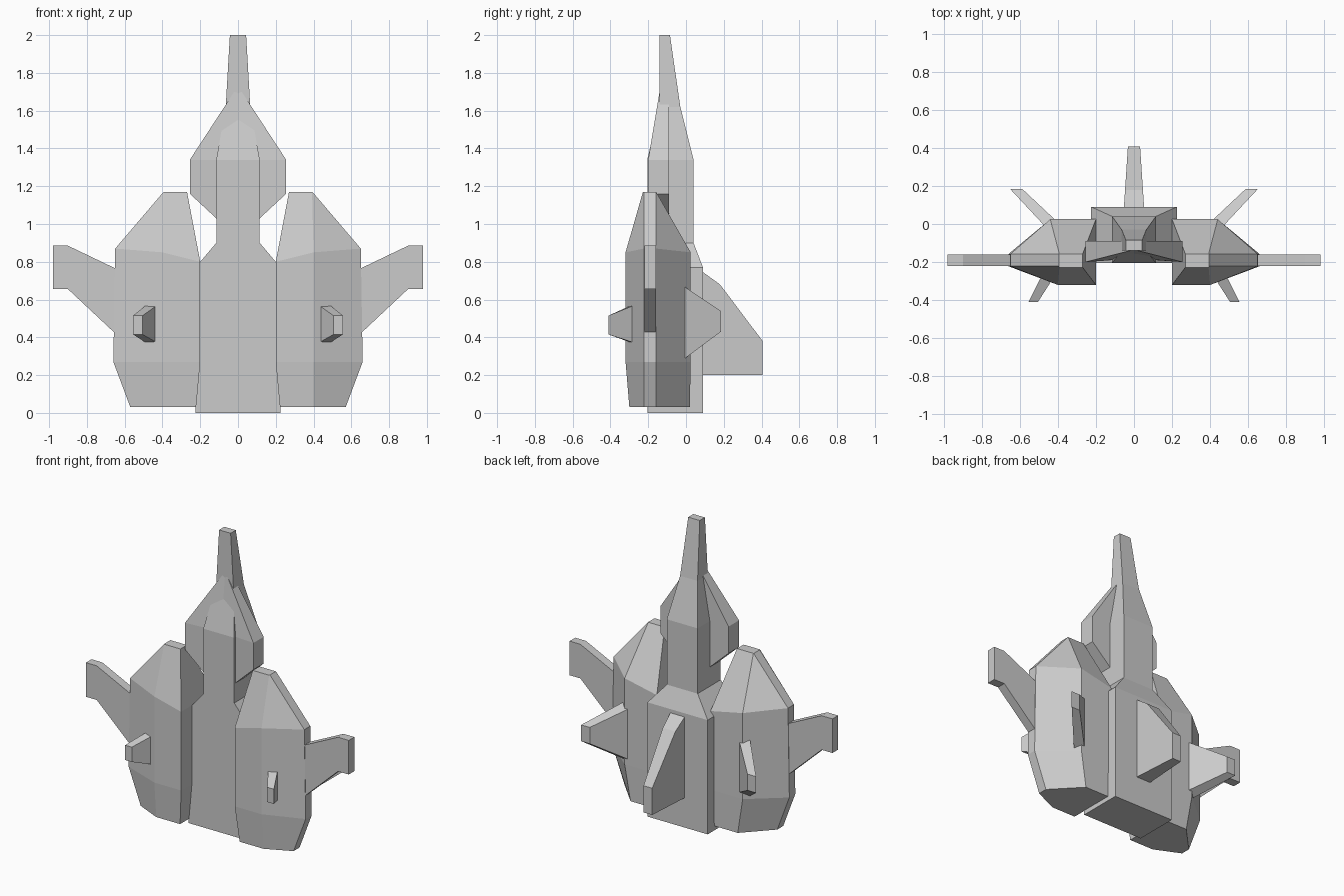
import bpy, bmesh

if "Cube" in bpy.data.objects:
    bpy.data.objects.remove(bpy.data.objects["Cube"])


def loft(name, rings):
    """Skin a list of equally sized point rings and cap both ends."""
    bm = bmesh.new()
    loops = [[bm.verts.new(p) for p in ring] for ring in rings]
    n = len(loops[0])
    for a, b in zip(loops, loops[1:]):
        for i in range(n):
            j = (i + 1) % n
            bm.faces.new((a[i], a[j], b[j], b[i]))
    bm.faces.new(loops[0])
    bm.faces.new(loops[-1])
    bmesh.ops.remove_doubles(bm, verts=bm.verts, dist=0.001)
    bmesh.ops.recalc_face_normals(bm, faces=bm.faces)
    mesh = bpy.data.meshes.new(name)
    bm.to_mesh(mesh)
    bm.free()
    obj = bpy.data.objects.new(name, mesh)
    bpy.context.collection.objects.link(obj)
    return obj


def mirrored(obj):
    mod = obj.modifiers.new("mirror", "MIRROR")
    mod.use_axis[0] = True
    mod.use_mirror_merge = False
    return obj


def rect(w, y0, y1, z):
    return [(-w, y0, z), (w, y0, z), (w, y1, z), (-w, y1, z)]


# Central fuselage running up through the canopy to the long nose
loft("fuselage", [
    rect(0.225, -0.205, 0.09, 0.0),
    rect(0.225, -0.205, 0.09, 0.77),
    rect(0.115, -0.205, 0.04, 0.90),
    rect(0.115, -0.205, 0.04, 1.34),
    rect(0.065, -0.14, -0.03, 1.62),
    rect(0.043, -0.14, -0.085, 2.0),
])

# Flared head plates either side of the canopy
head = []
for z, w, edge, mid in [(1.03, 0.115, -0.19, -0.18), (1.16, 0.255, -0.20, -0.18),
                        (1.34, 0.255, -0.20, -0.18), (1.70, 0.02, -0.14, -0.139)]:
    head.append([(-w, edge, z), (0, mid, z), (w, edge, z), (w, -0.09, z), (-w, -0.09, z)])
loft("head_plates", head)


# Side pods with a hexagonal cross-section
def pod_ring(inner, ridge_b, ridge_f, outer, yb, yf, zi, zr, zo):
    return [(inner, yb, zi), (ridge_b, yb, zr), (outer, -0.158, zo),
            (outer, -0.222, zo), (ridge_f, yf, zr), (inner, yf, zi)]


mirrored(loft("side_pod", [
    pod_ring(0.222, 0.40, 0.40, 0.57, 0.02, -0.30, 0.03, 0.03, 0.03),
    pod_ring(0.20, 0.44, 0.40, 0.66, 0.025, -0.32, 0.27, 0.27, 0.27),
    pod_ring(0.20, 0.44, 0.40, 0.65, 0.025, -0.32, 0.80, 0.85, 0.87),
    pod_ring(0.27, 0.392, 0.392, 0.394, -0.158, -0.228, 1.17, 1.17, 1.17),
]))

# Flat outer wings
wing = [(0.62, 0.75), (0.66, 0.77), (0.90, 0.885), (0.98, 0.885),
        (0.98, 0.655), (0.90, 0.655), (0.66, 0.43), (0.62, 0.40)]
mirrored(loft("outer_wing", [[(x, y, z) for x, z in wing] for y in (-0.22, -0.16)]))


# Tapered fins: root and tip given as (inner x, outer x, y inner, y outer, low z, high z)
def fin(name, root, tip):
    return loft(name, [[(a, ya, lo), (b, yb, lo), (b, yb, hi), (a, ya, hi)]
                       for a, b, ya, yb, lo, hi in (root, tip)])


mirrored(fin("rear_fin", (0.38, 0.47, -0.01, -0.01, 0.285, 0.67),
             (0.588, 0.652, 0.185, 0.185, 0.43, 0.54)))
mirrored(fin("front_fin", (0.425, 0.485, -0.285, -0.27, 0.37, 0.572),
             (0.505, 0.555, -0.41, -0.41, 0.415, 0.515)))

# Vertical tail fin
loft("tail_fin", [
    [(-w, y, lo), (w, y, lo), (w, y, hi), (-w, y, hi)]
    for y, w, lo, hi in [(0.05, 0.056, 0.2, 0.77), (0.09, 0.053, 0.2, 0.745),
                         (0.18, 0.047, 0.2, 0.68), (0.406, 0.032, 0.2, 0.38)]
])
